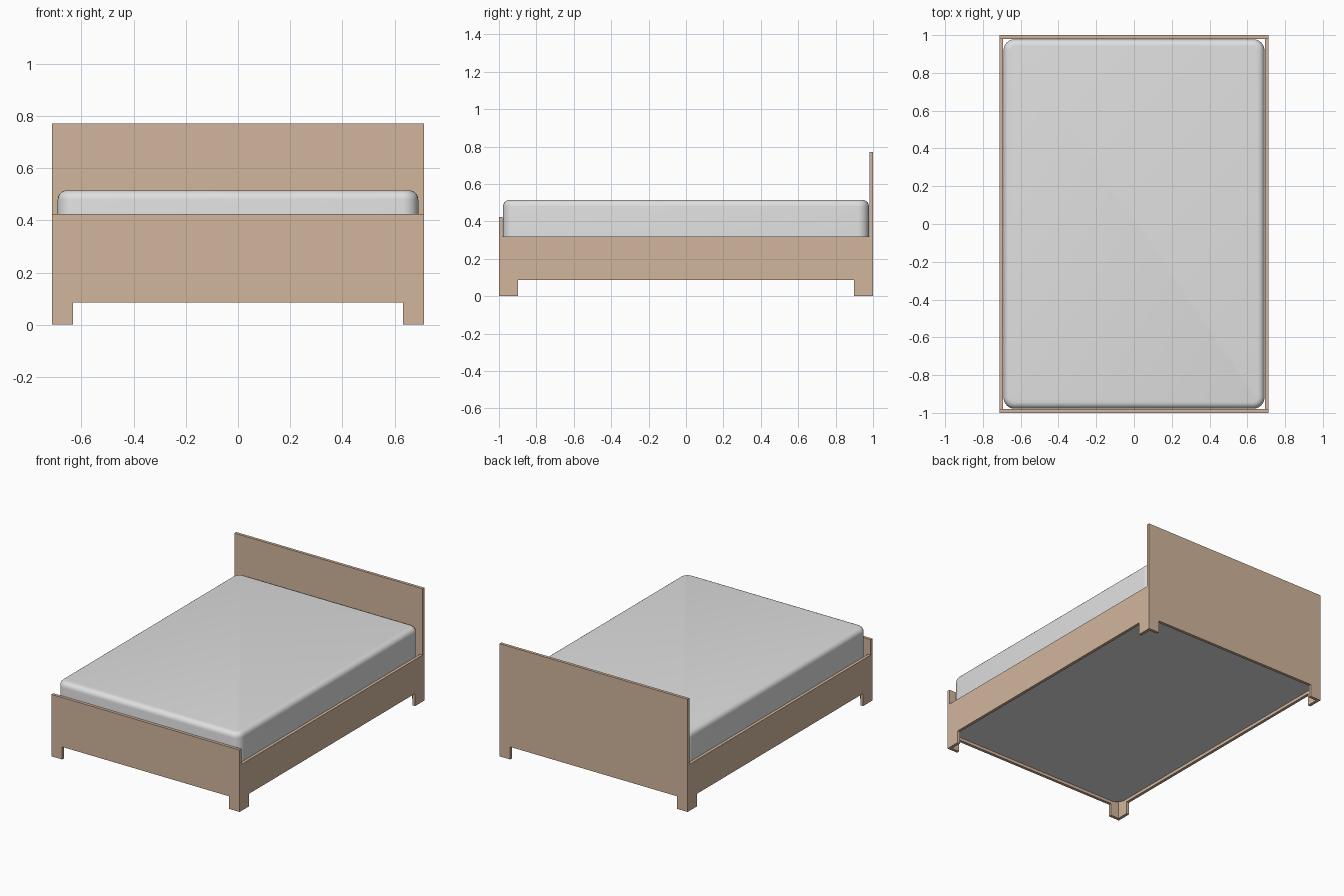
import bpy, bmesh
from mathutils import Vector

if "Cube" in bpy.data.objects:
    bpy.data.objects.remove(bpy.data.objects["Cube"])

W, L, T = 0.713, 1.0, 0.02      # half width, half length, board thickness
GAP, LEG = 0.086, 0.081         # clearance under the boards, leg width


def material(name, rgb):
    m = bpy.data.materials.new(name)
    m.diffuse_color = (*rgb, 1)
    m.use_nodes = True
    m.node_tree.nodes["Principled BSDF"].inputs["Base Color"].default_value = m.diffuse_color
    return m


wood = material("light wood", (0.64, 0.465, 0.335))
fabric = material("pale grey fabric", (0.74, 0.74, 0.74))


def finish(bm, name, mat):
    bmesh.ops.recalc_face_normals(bm, faces=bm.faces)
    me = bpy.data.meshes.new(name)
    bm.to_mesh(me)
    bm.free()
    me.materials.append(mat)
    ob = bpy.data.objects.new(name, me)
    bpy.context.collection.objects.link(ob)
    return ob


def board(name, half, top, origin, along, depth):
    """Upright board with a leg at each end, extruded by the depth vector."""
    h = half - LEG
    outline = [(-half, 0), (-h, 0), (-h, GAP), (h, GAP), (h, 0),
               (half, 0), (half, top), (-half, top)]
    bm = bmesh.new()
    verts = [bm.verts.new(Vector(origin) + Vector(along) * u + Vector((0, 0, z)))
             for u, z in outline]
    face = bm.faces.new(verts)
    ext = bmesh.ops.extrude_face_region(bm, geom=[face], use_keep_orig=True)
    moved = [g for g in ext["geom"] if isinstance(g, bmesh.types.BMVert)]
    bmesh.ops.translate(bm, verts=moved, vec=Vector(depth))
    return finish(bm, name, wood)


# Frame boards
board("headboard", W, 0.772, (0, L, 0), (1, 0, 0), (0, -T, 0))
board("footboard", W, 0.424, (0, -L, 0), (1, 0, 0), (0, T, 0))
for side, s in (("left", -1), ("right", 1)):
    board(side + "_side_rail", L - T, 0.319, (s * W, 0, 0), (0, 1, 0), (-s * T, 0, 0))

# Mattress with rounded corners and a rounded top edge
x, y, z0, z1 = 0.691, 0.978, 0.105, 0.515
bm = bmesh.new()
bmesh.ops.create_cube(bm, size=1)
for v in bm.verts:
    v.co = (v.co.x * 2 * x, v.co.y * 2 * y, z0 + (v.co.z + 0.5) * (z1 - z0))
upright = [e for e in bm.edges if abs(e.verts[0].co.z - e.verts[1].co.z) > 0.1]
bmesh.ops.bevel(bm, geom=upright, offset=0.06, segments=6, profile=0.5, affect='EDGES')
rim = [e for e in bm.edges if all(v.co.z > z1 - 0.001 for v in e.verts)]
bmesh.ops.bevel(bm, geom=rim, offset=0.035, segments=5, profile=0.5, affect='EDGES')
mattress = finish(bm, "mattress", fabric)
bpy.context.view_layer.objects.active = mattress
mattress.select_set(True)
bpy.ops.object.shade_smooth_by_angle()
